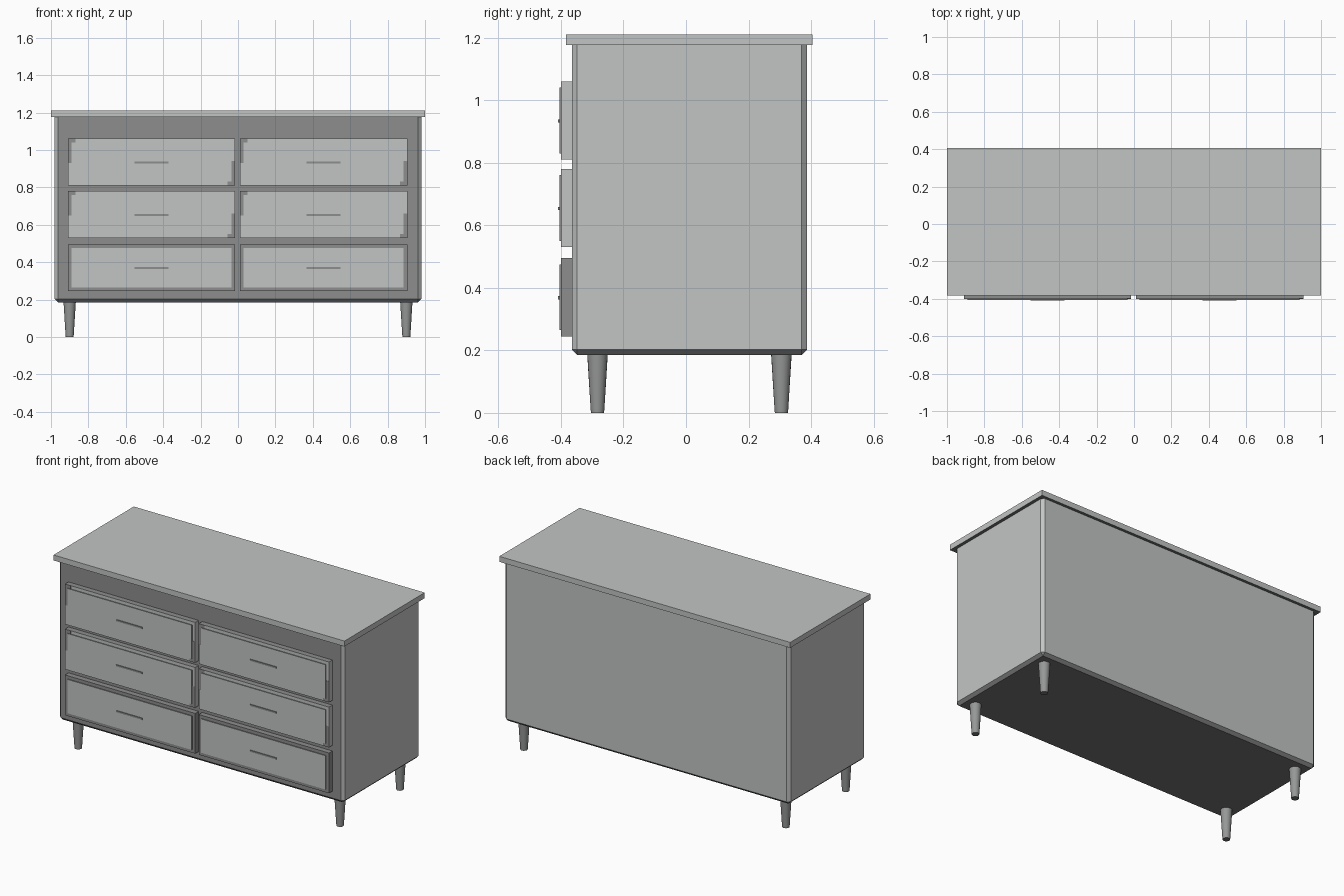
import bpy, bmesh
from mathutils import Vector

cube = bpy.data.objects.get("Cube")
if cube:
    bpy.data.objects.remove(cube, do_unlink=True)


def material(name, value):
    m = bpy.data.materials.new(name)
    m.use_nodes = True
    color = (value * 0.985, value * 1.01, value, 1)
    m.diffuse_color = color
    m.node_tree.nodes["Principled BSDF"].inputs["Base Color"].default_value = color
    return m


LIGHT = material("light grey", 0.55)
DARK = material("dark grey", 0.265)
LEG_GREY = material("leg grey", 0.31)
DEEP = material("underside charcoal", 0.17)


def finish(name, bm, mats, rule=None):
    """Make an object; rule maps a face normal to a material index."""
    bm.normal_update()
    if rule:
        for f in bm.faces:
            f.material_index = rule(f.normal)
    mesh = bpy.data.meshes.new(name)
    bm.to_mesh(mesh)
    bm.free()
    for m in mats:
        mesh.materials.append(m)
    obj = bpy.data.objects.new(name, mesh)
    bpy.context.collection.objects.link(obj)


def box_mesh(x, y, z):
    """Box spanning the (low, high) pairs x, y and z."""
    bm = bmesh.new()
    bmesh.ops.create_cube(bm, size=1)
    for v in bm.verts:
        v.co = Vector([s[0] if c < 0 else s[1] for s, c in zip((x, y, z), v.co)])
    return bm


def box(name, x, y, z, mats, rule=None):
    finish(name, box_mesh(x, y, z), mats, rule)


# Chamfered carcass: darker front and bottom chamfer, charcoal underside
def carcass_rule(n):
    if n.z < -0.9:
        return 2
    return int(n.y < -0.9 or n.z < -0.5)


bm = box_mesh((-0.98, 0.98), (-0.365, 0.387), (0.185, 1.176))
edges = [e for e in bm.edges if any(v.co.z < 0.5 for v in e.verts)]
bmesh.ops.bevel(bm, geom=edges, offset=0.017, segments=1, affect='EDGES')
finish("carcass", bm, (LIGHT, DARK, DEEP), carcass_rule)

# Overhanging top board
box("top_board", (-1, 1), (-0.383, 0.405), (1.176, 1.21), (LIGHT, DEEP),
    lambda n: int(n.z < -0.5))

# Drawers: backing slab, raised front and slim bar handle
INSET = 0.02
for row, z0 in enumerate((0.245, 0.53, 0.81)):
    z1 = z0 + 0.25
    for side, x0 in (("right", -0.91), ("left", 0.01)):
        x1 = x0 + 0.895
        tag = f"{side}_{row + 1}"
        box("drawer_base_" + tag, (x0, x1), (-0.399, -0.36), (z0, z1),
            (LIGHT if row else DARK, DARK), lambda n: int(abs(n.z) > 0.5))
        box("drawer_front_" + tag, (x0 + INSET, x1 - INSET), (-0.405, -0.39),
            (z0 + INSET, z1 - INSET), (LIGHT, DARK), lambda n: int(n.y > -0.5))
        cx, cz = (x0 + x1) / 2, z0 + 0.123
        box("handle_" + tag, (cx - 0.09, cx + 0.09), (-0.409, -0.4),
            (cz - 0.005, cz + 0.005), (DARK,))
        # Dark L-shaped rim accents at opposite corners of the upper drawers
        if row:
            skin = (-0.4, -0.398)
            box("accent_upper_" + tag, (x0, x0 + INSET), skin,
                (z1 - 0.13, z1), (DARK,))
            box("accent_top_" + tag, (x0 + INSET, x0 + 2 * INSET), skin,
                (z1 - INSET, z1), (DARK,))
            box("accent_lower_" + tag, (x1 - INSET, x1), skin,
                (z0, z0 + 0.13), (DARK,))
            box("accent_bottom_" + tag, (x1 - 2 * INSET, x1 - INSET), skin,
                (z0, z0 + INSET), (DARK,))


# Tapered round legs stacked from a short profile
def leg(name, x, y):
    bm = bmesh.new()
    profile = ((0.021, 0), (0.022, 0.012), (0.033, 0.19))
    for (r0, z0), (r1, z1) in zip(profile, profile[1:]):
        ret = bmesh.ops.create_cone(bm, cap_ends=True, segments=20,
                                    radius1=r0, radius2=r1, depth=z1 - z0)
        bmesh.ops.translate(bm, verts=ret["verts"], vec=(x, y, (z0 + z1) / 2))
    for f in bm.faces:
        f.smooth = len(f.verts) == 4
    finish(name, bm, (LEG_GREY, DEEP), lambda n: int(n.z < -0.9))


for side, x in (("right", -0.9), ("left", 0.9)):
    for end, y in (("front", -0.283), ("back", 0.305)):
        leg(f"{end}_{side}_leg", x, y)
